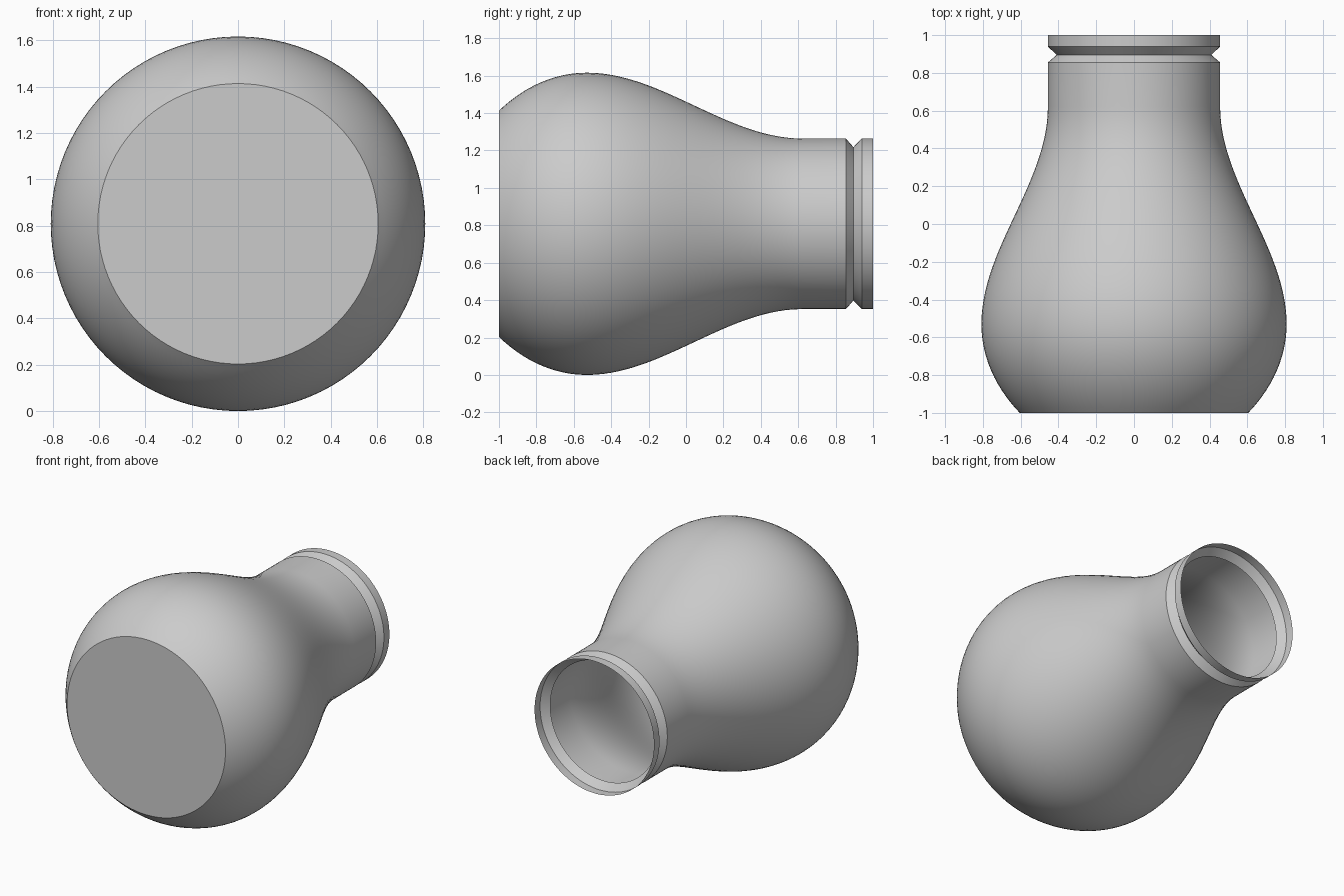
import bpy, bmesh, math
from mathutils import Vector
from mathutils.geometry import interpolate_bezier

cube = bpy.data.objects.get("Cube")
if cube:
    bpy.data.objects.remove(cube, do_unlink=True)

CENTRE_Z = 0.808
SEGMENTS = 96

# Material
grey = bpy.data.materials.new("plain grey")
grey.use_nodes = True
colour = (0.6, 0.6, 0.6, 1)
grey.diffuse_color = colour
grey.node_tree.nodes["Principled BSDF"].inputs["Base Color"].default_value = colour


def curve(points, steps):
    """Bezier points of a profile, each one (distance along y, radius)."""
    return interpolate_bezier(*[Vector(p) for p in points], steps)


# Profile: round belly, flowing neck, then the grooved rim
belly = curve([(-1, 0.605), (-0.88, 0.72), (-0.72, 0.808), (-0.53, 0.808)], 14)
neck = curve([(-0.53, 0.808), (-0.13, 0.808), (0.22, 0.456), (0.62, 0.456)], 28)
rim = [Vector(p) for p in
       [(0.855, 0.456), (0.895, 0.41), (0.94, 0.456), (1, 0.456)]]
profile = belly + neck[1:] + rim

# Revolve the profile around the y axis as a single thin shell
bm = bmesh.new()
rings = []
for y, r in profile:
    rings.append([bm.verts.new((r * math.sin(a), y, r * math.cos(a)))
                  for a in (math.tau * i / SEGMENTS for i in range(SEGMENTS))])
for a, b in zip(rings, rings[1:]):
    for i in range(SEGMENTS):
        j = (i + 1) % SEGMENTS
        bm.faces.new((a[i], a[j], b[j], b[i]))

# Flat closed front; the rim end stays open
bm.faces.new(rings[0])
bmesh.ops.recalc_face_normals(bm, faces=bm.faces)
front = min(bm.faces, key=lambda f: f.calc_center_median().y)
if front.normal.y > 0:
    bmesh.ops.reverse_faces(bm, faces=bm.faces)

mesh = bpy.data.meshes.new("bulb_shell")
bm.to_mesh(mesh)
bm.free()
mesh.materials.append(grey)
shell = bpy.data.objects.new("bulb_shell", mesh)
shell.location.z = CENTRE_Z
bpy.context.collection.objects.link(shell)

# Smooth body with crisp front edge and groove
bpy.ops.object.select_all(action="DESELECT")
shell.select_set(True)
bpy.context.view_layer.objects.active = shell
bpy.ops.object.shade_smooth_by_angle(angle=math.radians(30))
